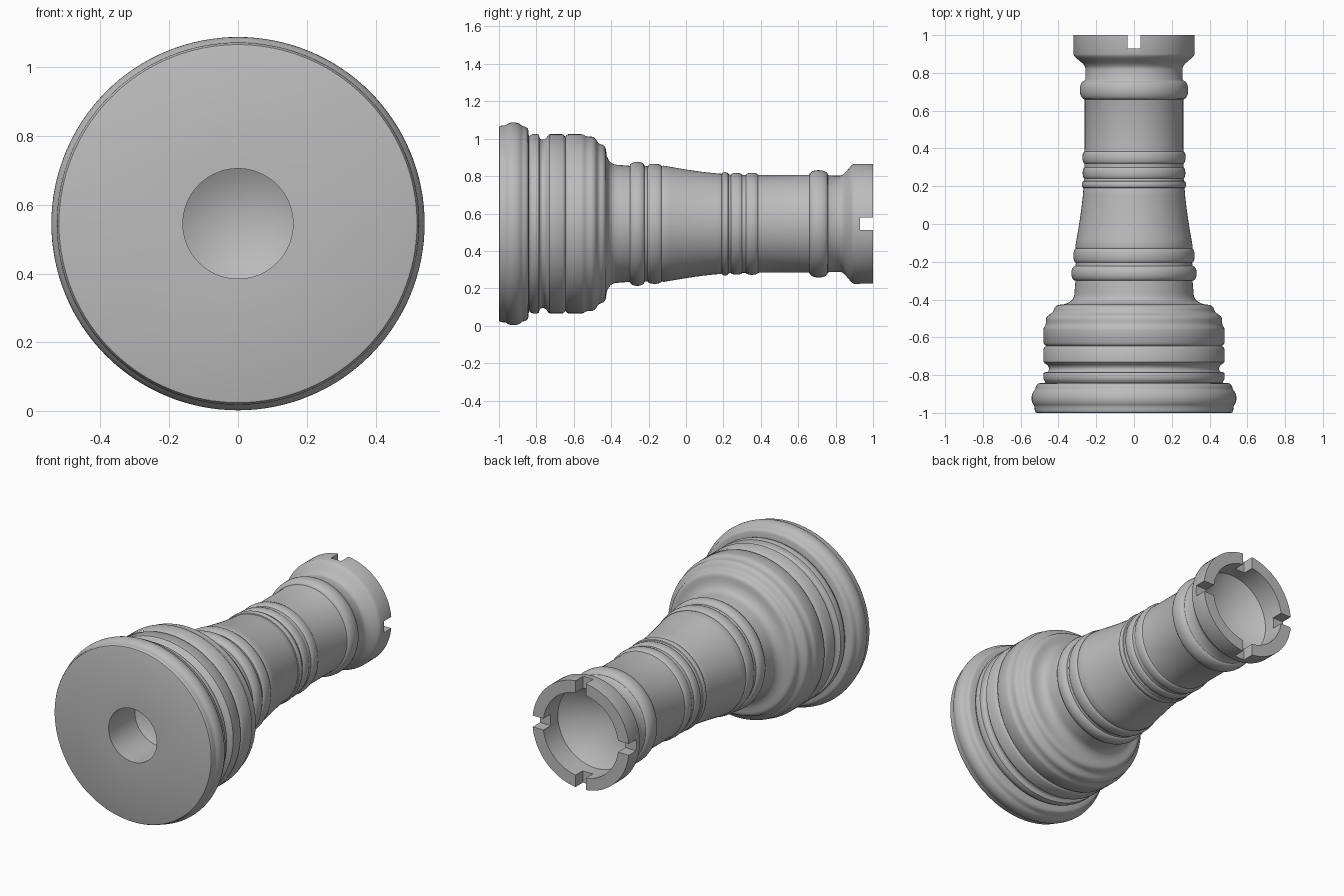
import bpy, bmesh, math
from mathutils import Matrix, Vector

if "Cube" in bpy.data.objects:
    bpy.data.objects.remove(bpy.data.objects["Cube"])

CENTRE = 0.545
SEGMENTS = 128

grey = bpy.data.materials.new("plain_grey")
grey.use_nodes = True
grey.diffuse_color = (0.5, 0.5, 0.5, 1)
grey.node_tree.nodes["Principled BSDF"].inputs["Base Color"].default_value = (0.5, 0.5, 0.5, 1)


def bead(start, end, radius, height, steps=10):
    """Rounded ring as (position along axis, radius) points."""
    return [(start + (end - start) * (1 - math.cos(math.pi * i / steps)) / 2,
             radius + height * math.sin(math.pi * i / steps)) for i in range(steps + 1)]


def curve(a, b, c, d, steps=8):
    """Bezier sweep between two profile points."""
    pts = [Vector(p) for p in (a, b, c, d)]
    out = []
    for i in range(steps + 1):
        t = i / steps
        weights = ((1 - t) ** 3, 3 * t * (1 - t) ** 2, 3 * t * t * (1 - t), t ** 3)
        out.append(tuple(sum((p * w for p, w in zip(pts, weights)), Vector((0, 0)))))
    return out


# Drilled hole in the base
profile = [(-0.66, 0), (-0.75, 0.16), (-1, 0.16)]
# Foot with its rounded lip
profile += curve((-1, 0.515), (-1, 0.523), (-0.99, 0.527), (-0.965, 0.527), 4)
profile += curve((-0.96, 0.53), (-0.94, 0.547), (-0.9, 0.547), (-0.88, 0.527))
profile += curve((-0.875, 0.523), (-0.86, 0.52), (-0.845, 0.515), (-0.843, 0.5), 5)
# Grooved drum
profile += [(-0.84, 0.468), (-0.835, 0.47)]
profile += curve((-0.833, 0.472), (-0.825, 0.482), (-0.8, 0.482), (-0.787, 0.477), 5)
profile += [(-0.783, 0.46)]
profile += curve((-0.78, 0.455), (-0.765, 0.445), (-0.75, 0.45), (-0.738, 0.472), 6)
profile += [(-0.73, 0.479), (-0.66, 0.479), (-0.65, 0.472), (-0.645, 0.465),
            (-0.64, 0.472), (-0.63, 0.479), (-0.56, 0.479)]
# Shoulder sweeping up into the neck
profile += curve((-0.55, 0.478), (-0.535, 0.465), (-0.52, 0.466), (-0.505, 0.466), 5)
profile += curve((-0.5, 0.465), (-0.475, 0.46), (-0.48, 0.43), (-0.455, 0.425), 6)
profile += curve((-0.45, 0.424), (-0.43, 0.415), (-0.43, 0.405), (-0.427, 0.39), 5)
profile += curve((-0.425, 0.37), (-0.415, 0.335), (-0.4, 0.315), (-0.36, 0.315))
# Stem with turned rings
profile += bead(-0.3, -0.222, 0.31, 0.022)
profile += bead(-0.205, -0.13, 0.308, 0.013)
profile += curve((-0.12, 0.311), (0, 0.29), (0.08, 0.276), (0.185, 0.268), 10)
profile += bead(0.19, 0.227, 0.266, 0.01, 6)
profile += bead(0.24, 0.3, 0.262, 0.01, 6)
profile += bead(0.32, 0.385, 0.262, 0.011, 6)
profile += [(0.4, 0.261), (0.655, 0.261)]
profile += bead(0.66, 0.758, 0.263, 0.024)
# Flared head
profile += [(0.765, 0.258), (0.82, 0.257)]
profile += curve((0.825, 0.257), (0.85, 0.262), (0.865, 0.295), (0.89, 0.317))
profile += [(0.9, 0.321), (1, 0.321)]
# Hollow cup with a conical floor
profile += [(1, 0.25), (0.86, 0.25), (0.66, 0)]

# Turn the profile around the long axis
bm = bmesh.new()
verts = [bm.verts.new((r, y, 0)) for y, r in profile]
edges = [bm.edges.new(pair) for pair in zip(verts, verts[1:])]
bmesh.ops.spin(bm, geom=verts + edges, cent=(0, 0, 0), axis=(0, 1, 0),
               angle=math.tau, steps=SEGMENTS, use_merge=True)
bmesh.ops.remove_doubles(bm, verts=bm.verts[:], dist=0.0001)
bmesh.ops.recalc_face_normals(bm, faces=bm.faces[:])
mesh = bpy.data.meshes.new("rook_body")
bm.to_mesh(mesh)
bm.free()
mesh.materials.append(grey)
body = bpy.data.objects.new("rook_body", mesh)
body.location.z = CENTRE
bpy.context.collection.objects.link(body)
bpy.context.view_layer.objects.active = body
body.select_set(True)

# Four battlement notches cut by two crossed bars
for name, size in (("side_notch_cutter", (1, 0.14, 0.068)),
                   ("upright_notch_cutter", (0.068, 0.14, 1))):
    bm = bmesh.new()
    bmesh.ops.create_cube(bm, size=1, matrix=Matrix.Diagonal((*size, 1)))
    cutter_mesh = bpy.data.meshes.new(name)
    bm.to_mesh(cutter_mesh)
    bm.free()
    cutter_mesh.materials.append(grey)
    cutter = bpy.data.objects.new(name, cutter_mesh)
    cutter.location = (0, 1, CENTRE)
    cutter.hide_render = True
    bpy.context.collection.objects.link(cutter)
    bpy.context.view_layer.update()
    cut = body.modifiers.new("notches", 'BOOLEAN')
    cut.operation = 'DIFFERENCE'
    cut.solver = 'EXACT'
    cut.object = cutter
    bpy.ops.object.modifier_apply(modifier=cut.name)
    bpy.data.objects.remove(cutter)

bpy.ops.object.shade_smooth_by_angle(angle=math.radians(35))
